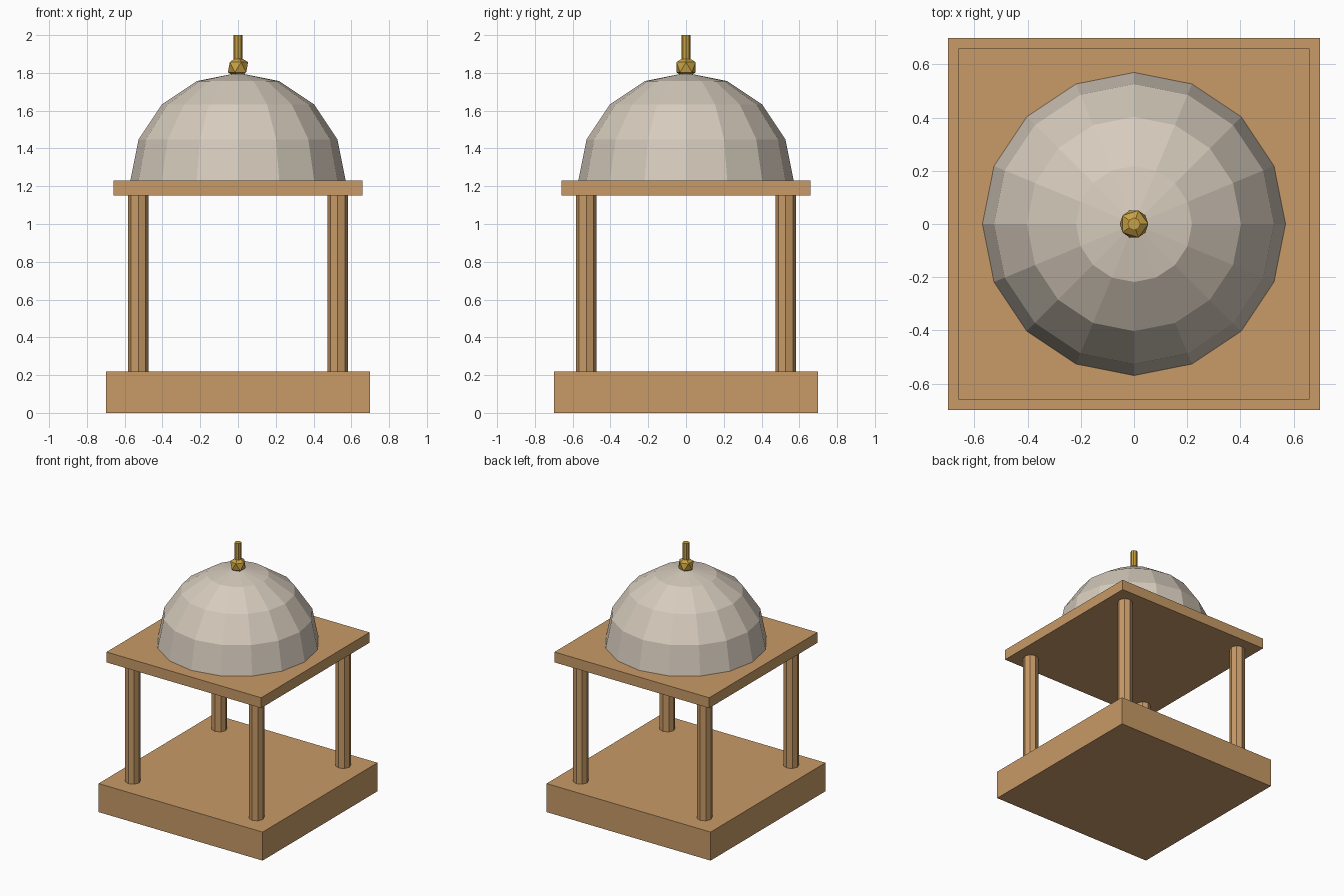
import bpy, bmesh
from mathutils import Matrix

if "Cube" in bpy.data.objects:
    bpy.data.objects.remove(bpy.data.objects["Cube"])


def material(name, rgb):
    m = bpy.data.materials.new(name)
    m.diffuse_color = (*rgb, 1.0)
    m.use_nodes = True
    m.node_tree.nodes["Principled BSDF"].inputs["Base Color"].default_value = m.diffuse_color
    return m


WOOD = material("warm_sandstone", (0.578, 0.323, 0.136))
STONE = material("pale_stone", (0.672, 0.597, 0.503))
GOLD = material("gold", (0.58, 0.36, 0.055))


def finish(name, bm, mat):
    bmesh.ops.recalc_face_normals(bm, faces=bm.faces)
    me = bpy.data.meshes.new(name)
    bm.to_mesh(me)
    bm.free()
    me.materials.append(mat)
    ob = bpy.data.objects.new(name, me)
    bpy.context.collection.objects.link(ob)
    return ob


def slab(name, half, z0, z1, mat):
    bm = bmesh.new()
    bmesh.ops.create_cube(bm, size=1)
    bmesh.ops.scale(bm, vec=(2 * half, 2 * half, z1 - z0), verts=bm.verts)
    bmesh.ops.translate(bm, vec=(0, 0, (z0 + z1) / 2), verts=bm.verts)
    return finish(name, bm, mat)


def cylinder(name, x, y, r, z0, z1, sides, mat):
    bm = bmesh.new()
    bmesh.ops.create_cone(bm, cap_ends=True, segments=sides, radius1=r, radius2=r,
                          depth=z1 - z0, matrix=Matrix.Translation((x, y, (z0 + z1) / 2)))
    return finish(name, bm, mat)


# Plinth and roof slab
slab("plinth", 0.70, 0.0, 0.22, WOOD)
slab("roof_slab", 0.66, 1.15, 1.23, WOOD)

# Four corner columns
for sx, side in ((-1, "left"), (1, "right")):
    for sy, end in ((-1, "front"), (1, "back")):
        cylinder(f"{end}_{side}_column", sx * 0.528, sy * 0.528, 0.055, 0.22, 1.15, 8, WOOD)

# Faceted half-sphere dome
bm = bmesh.new()
bmesh.ops.create_uvsphere(bm, u_segments=16, v_segments=8, radius=0.57)
bmesh.ops.delete(bm, geom=[v for v in bm.verts if v.co.z < -0.01], context='VERTS')
bmesh.ops.translate(bm, vec=(0, 0, 1.23), verts=bm.verts)
finish("dome", bm, STONE)

# Finial: faceted ball and spike
bm = bmesh.new()
bmesh.ops.create_icosphere(bm, subdivisions=1, radius=0.06,
                           matrix=Matrix.Translation((0, 0, 1.83)))
finish("finial_ball", bm, GOLD)
cylinder("finial_rod", 0, 0, 0.024, 1.82, 2.0, 8, GOLD)
